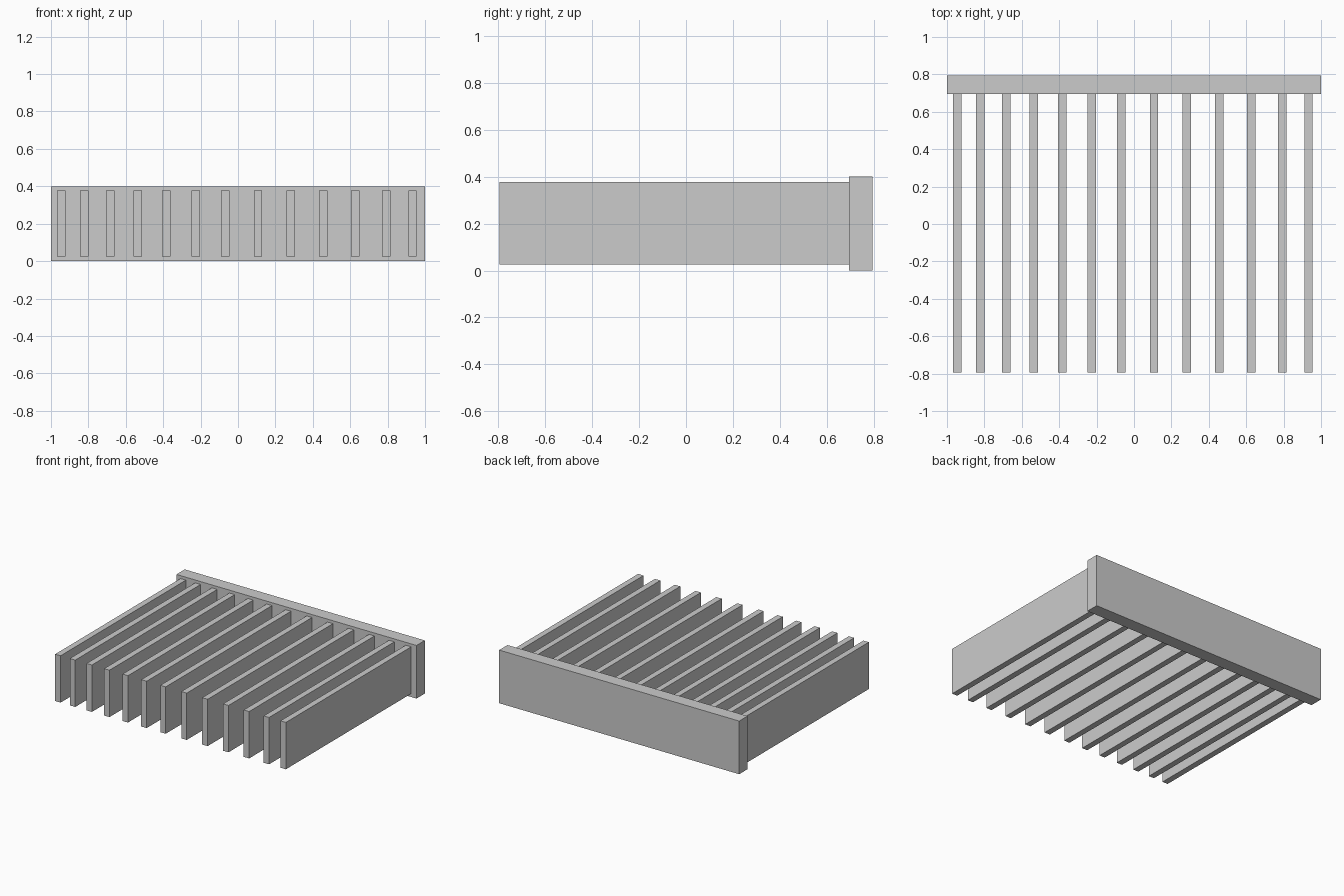
import bpy

if "Cube" in bpy.data.objects:
    bpy.data.objects.remove(bpy.data.objects["Cube"])


def box(name, x0, x1, y0, y1, z0, z1):
    bpy.ops.mesh.primitive_cube_add(
        size=1, location=((x0 + x1) / 2, (y0 + y1) / 2, (z0 + z1) / 2))
    ob = bpy.context.object
    ob.name = name
    ob.scale = (x1 - x0, y1 - y0, z1 - z0)
    bpy.ops.object.transform_apply(location=False, rotation=False, scale=True)
    return ob


# Back plate joining all the fins
box("back_plate", -1, 1, 0.696, 0.795, 0, 0.4)

# Thin upright fins, slightly uneven in spacing
fin_centres = [-0.944, -0.822, -0.683, -0.537, -0.383, -0.227, -0.068,
               0.107, 0.281, 0.455, 0.627, 0.793, 0.933]
half = 0.0225
for i, x in enumerate(fin_centres, 1):
    box(f"fin_{i:02d}", x - half, x + half, -0.795, 0.696, 0.025, 0.378)
